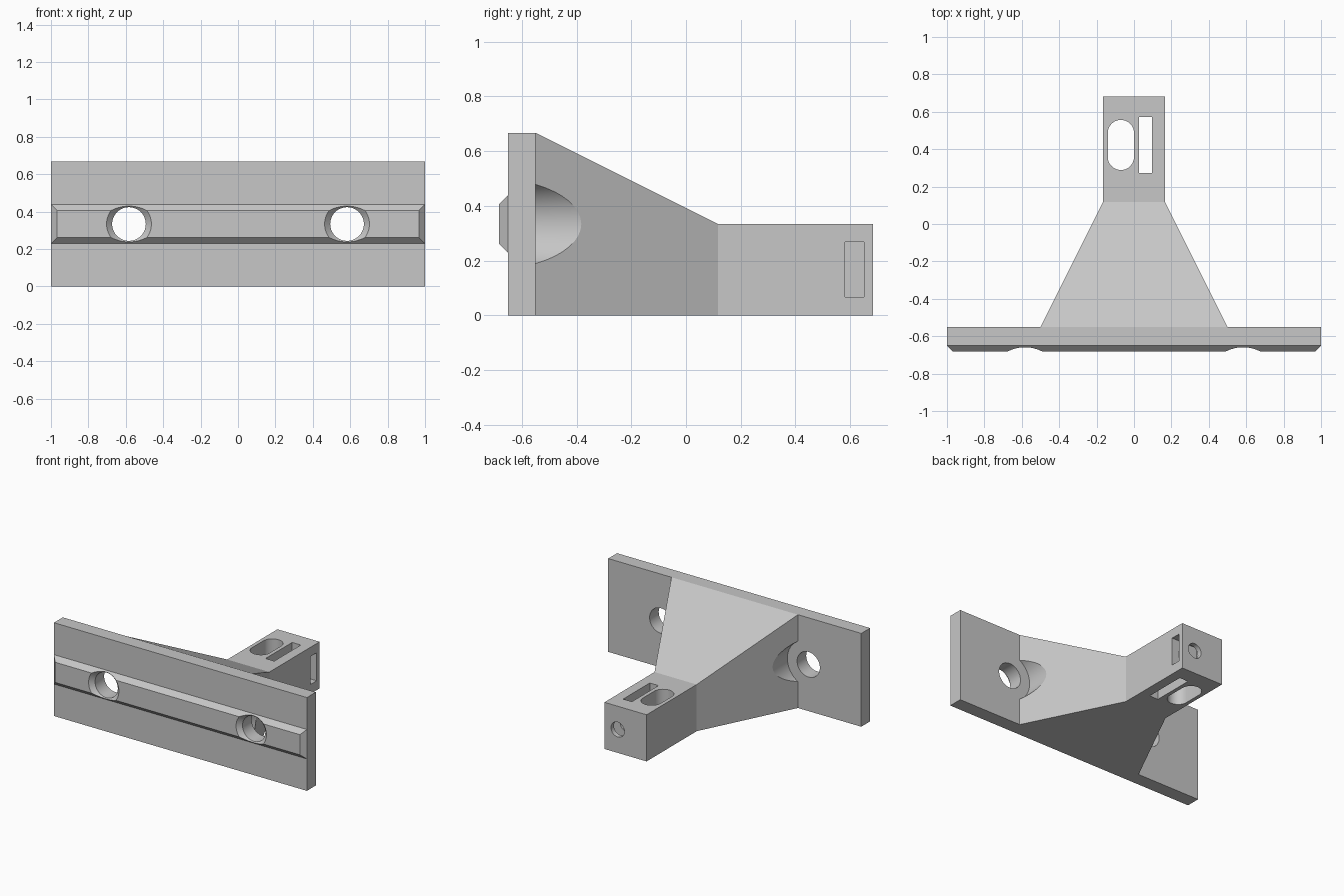
import bpy, math
from mathutils import Matrix, Vector

cube = bpy.data.objects.get("Cube")
if cube:
    bpy.data.objects.remove(cube, do_unlink=True)

grey = bpy.data.materials.new("plain_grey")
grey.use_nodes = True
colour = (0.57, 0.57, 0.57, 1)
grey.diffuse_color = colour
grey.node_tree.nodes["Principled BSDF"].inputs["Base Color"].default_value = colour

MID_Z = 1 / 3      # height of the rail and its screw holes
ARM = 1 / 6        # half width of the arm
SCREW_X = 0.583


def make_object(name, verts, faces):
    mesh = bpy.data.meshes.new(name)
    mesh.from_pydata(verts, [], faces)
    mesh.materials.append(grey)
    obj = bpy.data.objects.new(name, mesh)
    bpy.context.collection.objects.link(obj)
    return obj


def loft(name, rings):
    """Skin a list of equally sized point rings and cap both ends."""
    n = len(rings[0])
    verts = [p for ring in rings for p in ring]
    faces = [tuple(reversed(range(n))), tuple(range(len(verts) - n, len(verts)))]
    for k in range(len(rings) - 1):
        for i in range(n):
            j = (i + 1) % n
            faces.append((k * n + i, k * n + j, (k + 1) * n + j, (k + 1) * n + i))
    return make_object(name, verts, faces)


def section(y, half_width, z0, z1):
    w = half_width
    return [(-w, y, z0), (-w, y, z1), (w, y, z1), (w, y, z0)]


def box(name, x0, x1, y0, y1, z0, z1):
    mid = (x0 + x1) / 2
    obj = loft(name, [section(y, (x1 - x0) / 2, z0, z1) for y in (y0, y1)])
    obj.data.transform(Matrix.Translation((mid, 0, 0)))
    return obj


def turned(name, x, z, profile, sides=48):
    """Round solid along y; profile is a list of (y, radius)."""
    angles = [-2 * math.pi * i / sides for i in range(sides)]
    return loft(name, [[(x + r * math.cos(a), y, z + r * math.sin(a)) for a in angles]
                       for y, r in profile])


def combine(target, other, operation):
    mod = target.modifiers.new(operation, "BOOLEAN")
    mod.operation = operation
    mod.solver = "EXACT"
    mod.object = other
    bpy.context.view_layer.objects.active = target
    bpy.ops.object.modifier_apply(modifier=mod.name)
    bpy.data.objects.remove(other, do_unlink=True)


# Solid parts: mounting plate, chamfered rail, tapered gusset with arm
bracket = box("mounting_bracket", -1, 1, -0.65, -0.55, 0, 2 / 3)
rail = loft("rail", [section(-0.683, 0.967, MID_Z - 0.072, MID_Z + 0.072),
                     section(-0.65, 1, MID_Z - 0.105, MID_Z + 0.105)])
gusset_arm = loft("gusset_and_arm", [section(-0.55, 0.5, 0, 2 / 3),
                                     section(0.117, ARM, 0, MID_Z),
                                     section(0.683, ARM, 0, MID_Z)])

# Screw head clearance on both flanks of the gusset
for side in (-1, 1):
    combine(gusset_arm, turned("head_clearance", side * SCREW_X, MID_Z,
                               [(-0.6, ARM), (0.1, ARM)]), "DIFFERENCE")
combine(bracket, rail, "UNION")
combine(bracket, gusset_arm, "UNION")

# Countersunk screw holes through rail and plate
for side in (-1, 1):
    combine(bracket, turned("screw_hole", side * SCREW_X, MID_Z,
                            [(-0.703, 0.14), (-0.653, 0.09), (-0.5, 0.09)]), "DIFFERENCE")

# Rounded slot through the arm
r, slot_x, slot_y, reach = 0.07, -0.07, 0.4225, 0.064
outline = []
for end in (1, -1):
    for i in range(25):
        a = math.pi * i / 24 + (0 if end == 1 else math.pi)
        outline.append((slot_x + r * math.cos(a), slot_y + end * reach + r * math.sin(a)))
slot = loft("rounded_slot", [[(x, y, z) for x, y in outline] for z in (-0.1, 0.5)])
combine(bracket, slot, "DIFFERENCE")

# Straight slot, side nut pocket and rear bolt hole
combine(bracket, box("straight_slot", 0.027, 0.096, 0.272, 0.573, -0.1, 0.5), "DIFFERENCE")
combine(bracket, box("nut_pocket", -0.04, 0.3, 0.581, 0.65, 0.067, 0.267), "DIFFERENCE")
combine(bracket, turned("bolt_hole", 0.062, ARM, [(0.5, 0.053), (0.8, 0.053)], 32), "DIFFERENCE")

# Smooth bores, crisp edges
bpy.ops.object.select_all(action="DESELECT")
bracket.select_set(True)
bpy.context.view_layer.objects.active = bracket
bpy.ops.object.shade_smooth_by_angle(angle=math.radians(20))
